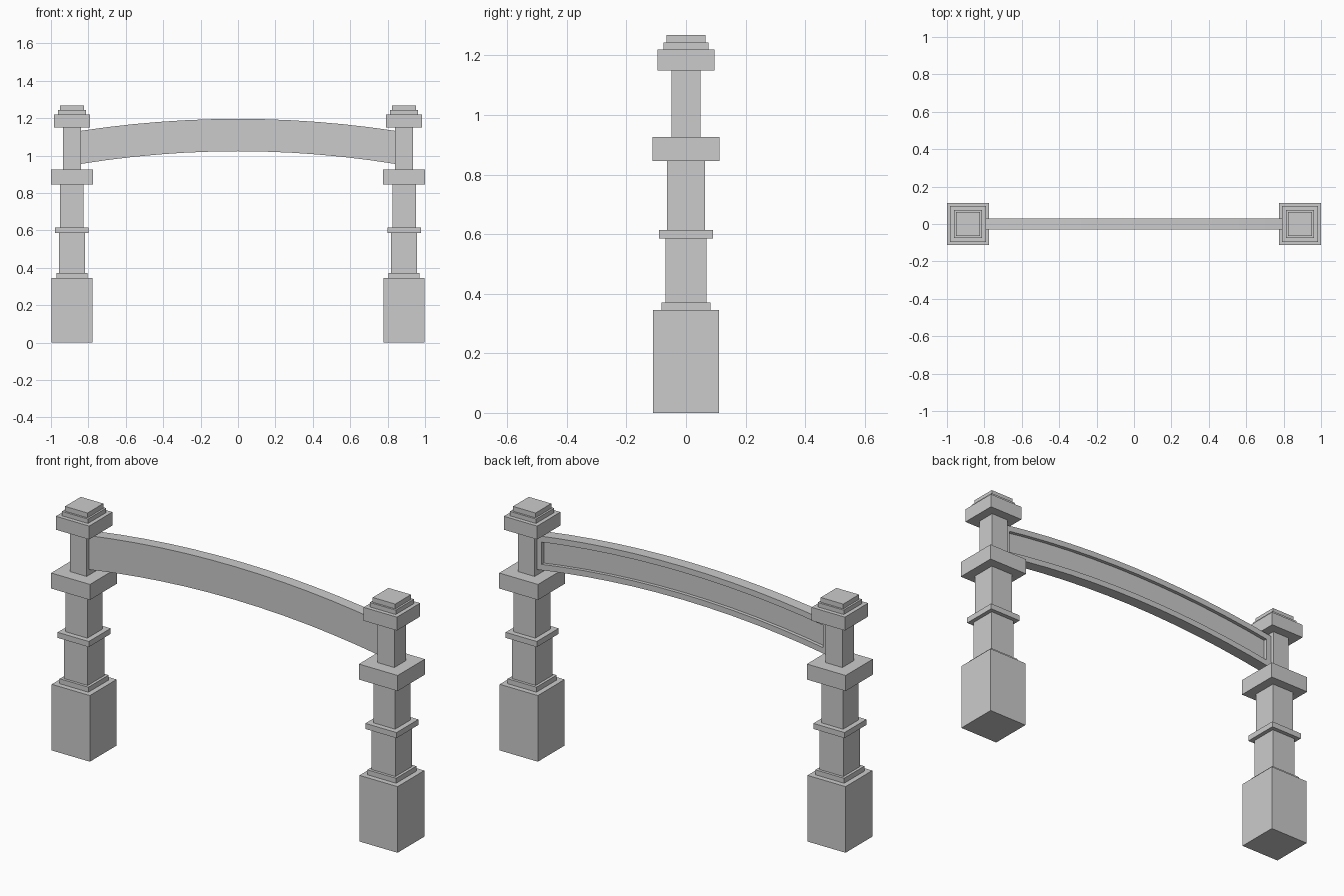
import bpy, bmesh

if "Cube" in bpy.data.objects:
    bpy.data.objects.remove(bpy.data.objects["Cube"])

POST_X = 0.888

# Post tiers from the ground up: name, half width, bottom, top
TIERS = [
    ("base", 0.110, 0.0, 0.345),
    ("plinth", 0.083, 0.345, 0.371),
    ("lower_shaft", 0.069, 0.371, 0.585),
    ("band", 0.090, 0.585, 0.614),
    ("upper_shaft", 0.063, 0.614, 0.845),
    ("collar", 0.112, 0.845, 0.926),
    ("neck", 0.048, 0.926, 1.150),
    ("cap", 0.096, 1.150, 1.220),
    ("cap_step", 0.075, 1.220, 1.243),
    ("cap_top", 0.065, 1.243, 1.268),
]


def add_object(name, bm):
    bmesh.ops.recalc_face_normals(bm, faces=bm.faces[:])
    mesh = bpy.data.meshes.new(name)
    bm.to_mesh(mesh)
    bm.free()
    obj = bpy.data.objects.new(name, mesh)
    bpy.context.collection.objects.link(obj)
    return obj


def box(name, x, half, z0, z1):
    bm = bmesh.new()
    bmesh.ops.create_cube(bm, size=1.0)
    bmesh.ops.scale(bm, vec=(2 * half, 2 * half, z1 - z0), verts=bm.verts[:])
    bmesh.ops.translate(bm, vec=(x, 0, (z0 + z1) / 2), verts=bm.verts[:])
    return add_object(name, bm)


# Left and right posts
for side, sign in (("left", -1), ("right", 1)):
    for name, half, z0, z1 in TIERS:
        box(f"{side}_post_{name}", sign * POST_X, half, z0, z1)

# Arched beam: rectangular section swept along a shallow arc
SEGMENTS, HALF_SPAN, HALF_DEPTH = 12, 0.842, 0.03
bm = bmesh.new()
rings = []
for i in range(SEGMENTS + 1):
    t = 2 * i / SEGMENTS - 1
    top = 1.196 - 0.064 * t * t
    bottom = 1.023 - 0.068 * t * t
    section = [(-HALF_DEPTH, bottom), (HALF_DEPTH, bottom),
               (HALF_DEPTH, top), (-HALF_DEPTH, top)]
    rings.append([bm.verts.new((t * HALF_SPAN, y, z)) for y, z in section])
for a, b in zip(rings, rings[1:]):
    for k in range(4):
        n = (k + 1) % 4
        bm.faces.new((a[k], a[n], b[n], b[k]))
bm.faces.new(rings[0])
bm.faces.new(rings[-1])
bmesh.ops.recalc_face_normals(bm, faces=bm.faces[:])

# Recessed panel on the back of the beam
back = [f for f in bm.faces if f.normal.y > 0.9]
bmesh.ops.inset_region(bm, faces=back, thickness=0.03, use_even_offset=True)
walls = bmesh.ops.inset_region(bm, faces=back, thickness=0.0, depth=0.0)
bmesh.ops.translate(bm, vec=(0, -0.018, 0),
                    verts=list({v for f in back for v in f.verts}))
add_object("arched_beam", bm)
